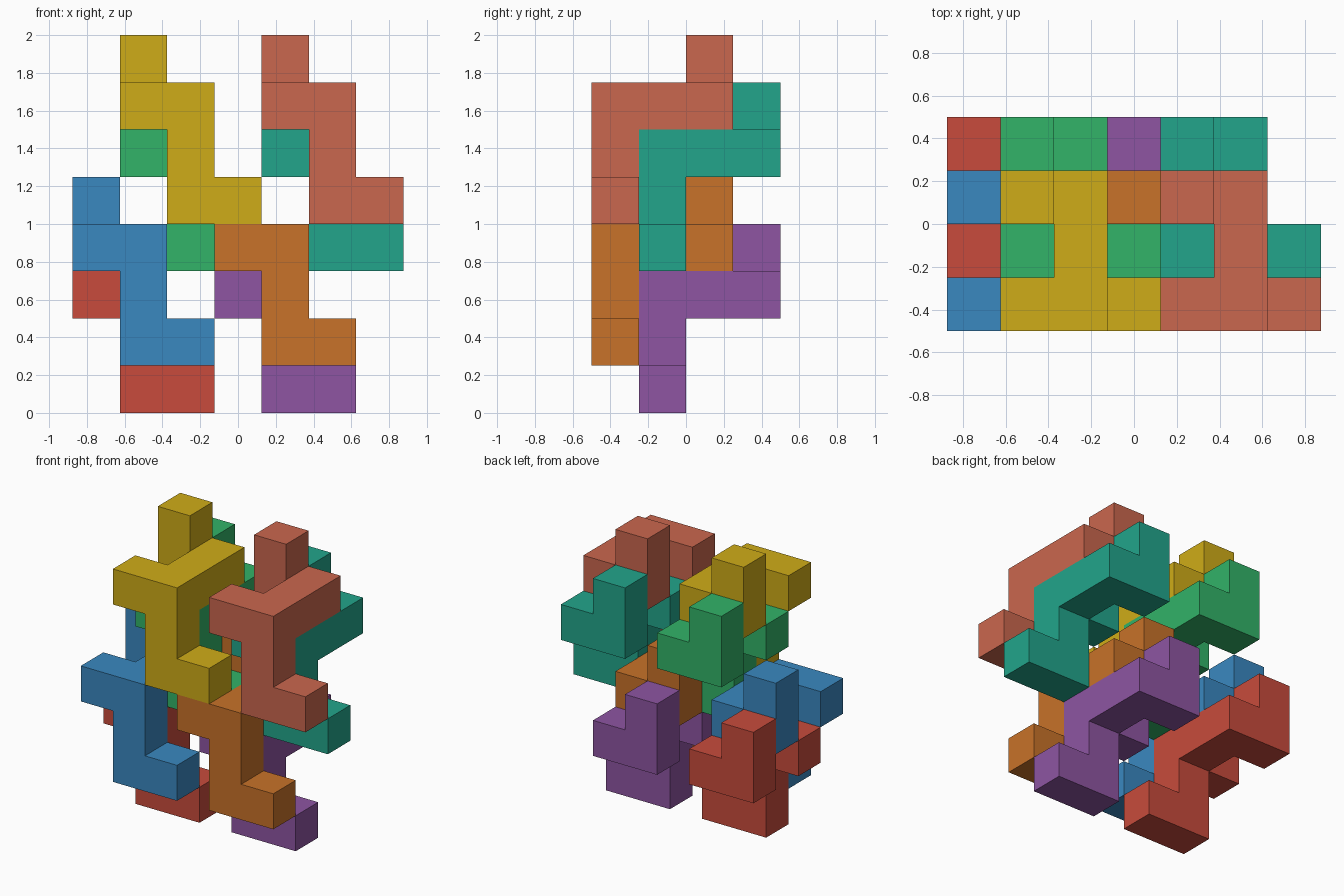
import bpy
import bmesh
import math
from mathutils import Vector

if "Cube" in bpy.data.objects:
    bpy.data.objects.remove(bpy.data.objects["Cube"])

U = 0.25  # edge of one cube cell
ORIGIN = Vector((-0.875, -0.5, 0.0))

# Every puzzle piece is the same bent chain of nine cells
CHAIN = [(0, 0, 2), (1, 0, 2), (1, 0, 1), (1, 0, 0), (2, 0, 0),
         (1, 1, 2), (1, 2, 2), (0, 2, 2), (0, 2, 3)]

# name, sRGB colour, cell offset; each back piece nests one cell behind and below its front piece
PIECES = [
    ("lower_left_front_piece", (58, 136, 192), (0, 0, 1)),
    ("lower_left_back_piece", (200, 75, 60), (0, 1, 0)),
    ("lower_right_front_piece", (200, 114, 41), (3, 0, 1)),
    ("lower_right_back_piece", (142, 85, 162), (3, 1, 0)),
    ("upper_left_front_piece", (207, 172, 24), (1, 0, 4)),
    ("upper_left_back_piece", (50, 179, 104), (1, 1, 3)),
    ("upper_right_front_piece", (202, 103, 78), (4, 0, 4)),
    ("upper_right_back_piece", (34, 165, 139), (4, 1, 3)),
]


def linear(c):
    c /= 255
    return c / 12.92 if c <= 0.04045 else ((c + 0.055) / 1.055) ** 2.4


def chain_mesh():
    """Solid outer skin of the chain, without walls between its cells."""
    bm = bmesh.new()
    cells = set(CHAIN)
    for cell in CHAIN:
        centre = Vector(cell) + Vector((0.5, 0.5, 0.5))
        for axis in range(3):
            for sign in (-1, 1):
                n = Vector((0, 0, 0))
                n[axis] = sign
                if tuple(int(a + b) for a, b in zip(cell, n)) in cells:
                    continue
                u = Vector((0, 0, 0))
                u[(axis + 1) % 3] = 0.5
                v = n.cross(u)
                mid = centre + n * 0.5
                corners = (mid - u - v, mid + u - v, mid + u + v, mid - u + v)
                bm.faces.new([bm.verts.new(p * U) for p in corners])
    bmesh.ops.remove_doubles(bm, verts=bm.verts[:], dist=0.001)
    # Merge coplanar cell faces into clean flat sides
    bmesh.ops.dissolve_limit(bm, angle_limit=math.radians(1),
                             verts=bm.verts[:], edges=bm.edges[:])
    bmesh.ops.recalc_face_normals(bm, faces=bm.faces[:])
    mesh = bpy.data.meshes.new("puzzle_piece")
    bm.to_mesh(mesh)
    bm.free()
    return mesh


# Interlocked stack of eight coloured pieces
base = chain_mesh()
for name, rgb, offset in PIECES:
    mesh = base.copy()
    mesh.name = name
    mat = bpy.data.materials.new(name + "_colour")
    mat.diffuse_color = (*[linear(c) for c in rgb], 1.0)
    mat.use_nodes = True
    mat.node_tree.nodes["Principled BSDF"].inputs["Base Color"].default_value = mat.diffuse_color
    mesh.materials.append(mat)
    obj = bpy.data.objects.new(name, mesh)
    obj.location = ORIGIN + Vector(offset) * U
    bpy.context.collection.objects.link(obj)
bpy.data.meshes.remove(base)
